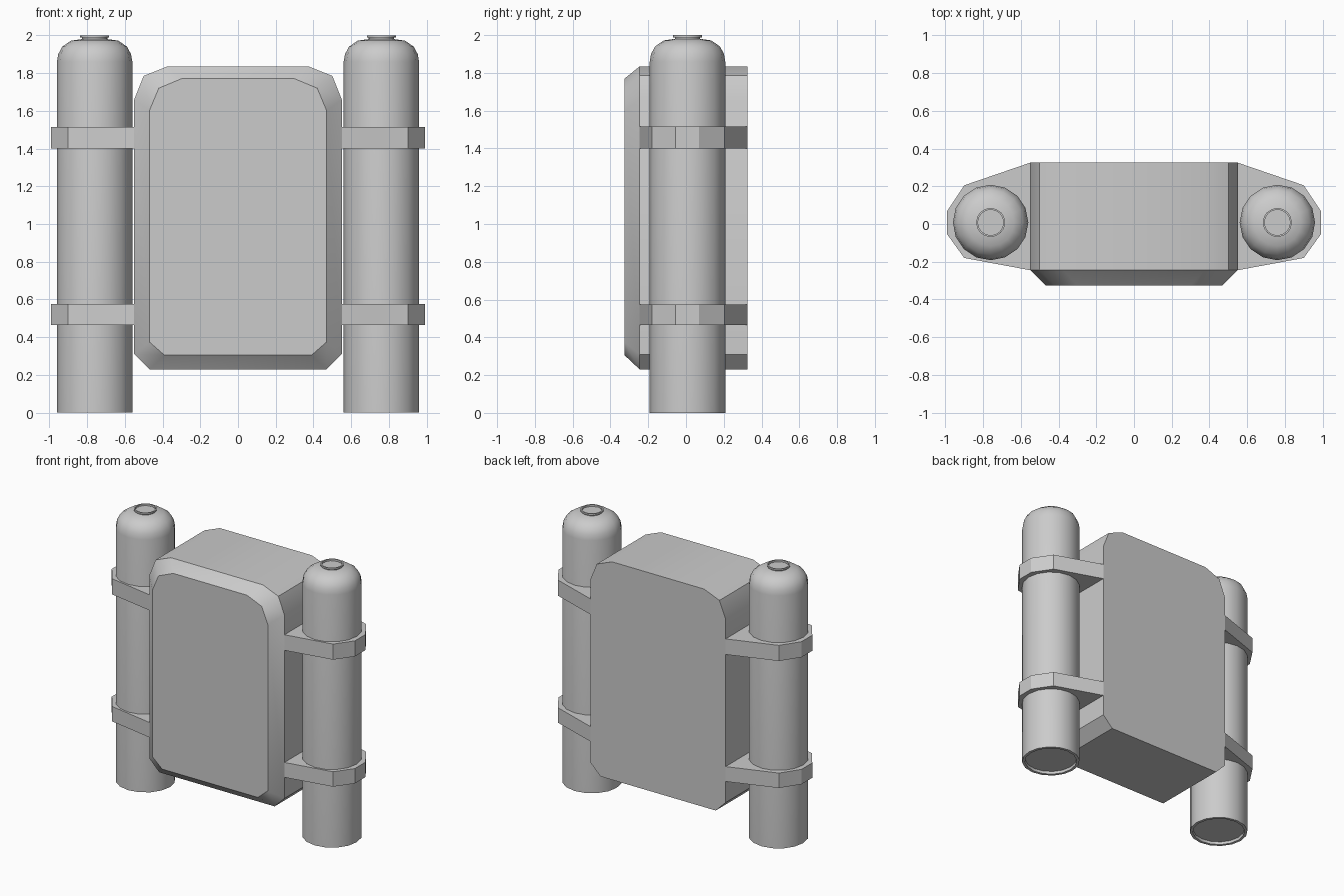
import bpy, bmesh
from math import cos, sin, pi, radians

if "Cube" in bpy.data.objects:
    bpy.data.objects.remove(bpy.data.objects["Cube"])


def make_object(name, bm, smooth=False):
    bmesh.ops.recalc_face_normals(bm, faces=bm.faces)
    mesh = bpy.data.meshes.new(name)
    bm.to_mesh(mesh)
    bm.free()
    ob = bpy.data.objects.new(name, mesh)
    bpy.context.collection.objects.link(ob)
    if smooth:
        bpy.ops.object.select_all(action='DESELECT')
        bpy.context.view_layer.objects.active = ob
        ob.select_set(True)
        bpy.ops.object.shade_smooth_by_angle(angle=radians(35))
    return ob


def loft(name, rings, smooth=False):
    """Skin a list of equal-length point rings and cap both ends."""
    bm = bmesh.new()
    loops = [[bm.verts.new(p) for p in ring] for ring in rings]
    n = len(loops[0])
    for a, b in zip(loops, loops[1:]):
        for i in range(n):
            j = (i + 1) % n
            bm.faces.new((a[i], a[j], b[j], b[i]))
    bm.faces.new(loops[0])
    bm.faces.new(loops[-1])
    return make_object(name, bm, smooth)


def mirrored(half):
    return half + [(-x, z) for x, z in reversed(half)]


# Pack body: full outline at the back, smaller outline on the front panel
outer = mirrored([(0.47, 0.23), (0.55, 0.31), (0.55, 1.66), (0.50, 1.785), (0.375, 1.835)])
inner = mirrored([(0.39, 0.305), (0.47, 0.375), (0.47, 1.60), (0.42, 1.72), (0.30, 1.77)])
loft("pack_body", [[(x, y, z) for x, z in ring]
                   for ring, y in ((outer, 0.325), (outer, -0.245), (inner, -0.325))], True)

# Tank profile (radius, z), from recessed base to recessed cap
tank = [(0.178, 0.02), (0.18, 0.0), (0.20, 0.0), (0.20, 1.86), (0.193, 1.90),
        (0.172, 1.94), (0.125, 1.972), (0.067, 1.98), (0.067, 1.988),
        (0.077, 1.988), (0.077, 2.0), (0.068, 2.0), (0.068, 1.987)]

# Strap outline seen from above
strap = [(0.55, 0.325), (0.90, 0.205), (0.99, 0.07), (0.99, -0.055), (0.90, -0.18), (0.55, -0.245)]

SIDES = 16
for label, s in (("right", 1), ("left", -1)):
    loft("tank_" + label,
         [[(s * 0.76 + r * cos(2 * pi * i / SIDES), 0.008 + r * sin(2 * pi * i / SIDES), z)
           for i in range(SIDES)] for r, z in tank], True)
    for level, z0, z1 in (("lower", 0.465, 0.575), ("upper", 1.40, 1.515)):
        loft(f"strap_{level}_{label}", [[(s * x, y, z) for x, y in strap] for z in (z0, z1)])
